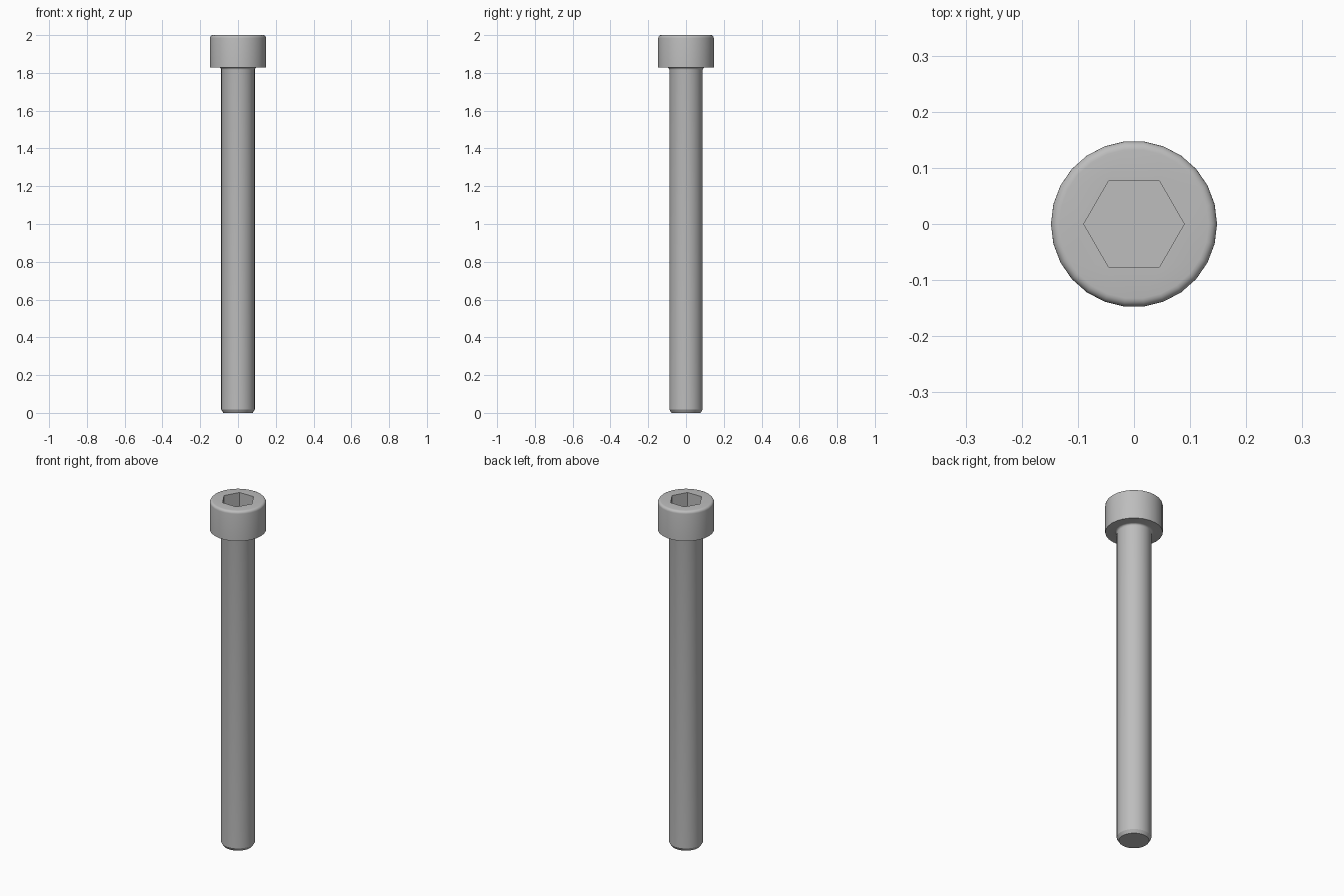
import bpy, bmesh, math

if "Cube" in bpy.data.objects:
    bpy.data.objects.remove(bpy.data.objects["Cube"])

N = 26                      # sides around the screw
R_HEAD, R_SHANK = 0.148, 0.089
Z_HEAD, Z_TOP = 1.828, 2.0
R_HEX, HEX_DEPTH = 0.0895, 0.09

steel = bpy.data.materials.new("grey steel")
steel.diffuse_color = (0.51, 0.51, 0.51, 1)
steel.use_nodes = True
steel.node_tree.nodes["Principled BSDF"].inputs["Base Color"].default_value = steel.diffuse_color


def arc(cr, cz, rad, a0, a1, steps):
    """Profile points (radius, height) along an arc, angles in degrees."""
    return [(cr + rad * math.cos(math.radians(a0 + (a1 - a0) * i / steps)),
             cz + rad * math.sin(math.radians(a0 + (a1 - a0) * i / steps)))
            for i in range(steps + 1)]


def ring(bm, r, z, n):
    return [bm.verts.new((r * math.cos(2 * math.pi * i / n),
                          r * math.sin(2 * math.pi * i / n), z)) for i in range(n)]


def skin(bm, a, b):
    for i in range(len(a)):
        j = (i + 1) % len(a)
        bm.faces.new((a[i], a[j], b[j], b[i]))


# Turned outside: tip chamfer, shank, fillet, head with rounded rim
f, e = 0.011, 0.015
profile = [(0.078, 0.0), (R_SHANK, 0.018)]
profile += arc(R_SHANK + f, Z_HEAD - f, f, 180, 90, 4)
profile += [(R_HEAD, Z_HEAD)]
profile += arc(R_HEAD - e, Z_TOP - e, e, 0, 90, 5)

bm = bmesh.new()
rings = [ring(bm, r, z, N) for r, z in profile]
bm.faces.new(rings[0][::-1])
for a, b in zip(rings, rings[1:]):
    skin(bm, a, b)

# Hex socket: walls and flat floor
hex_top = ring(bm, R_HEX, Z_TOP, 6)
hex_floor = ring(bm, R_HEX, Z_TOP - HEX_DEPTH, 6)
skin(bm, hex_top, hex_floor)
bm.faces.new(hex_floor)

# Flat top of the head between rim and socket
edges = [bm.edges.get((loop[i], loop[(i + 1) % len(loop)]))
         for loop in (rings[-1], hex_top) for i in range(len(loop))]
bmesh.ops.triangle_fill(bm, edges=edges, use_beauty=True, normal=(0, 0, 1))
bmesh.ops.recalc_face_normals(bm, faces=bm.faces)

mesh = bpy.data.meshes.new("socket_head_screw")
bm.to_mesh(mesh)
bm.free()
mesh.materials.append(steel)
screw = bpy.data.objects.new("socket_head_screw", mesh)
bpy.context.collection.objects.link(screw)

bpy.context.view_layer.objects.active = screw
screw.select_set(True)
bpy.ops.object.shade_smooth_by_angle(angle=math.radians(30))
